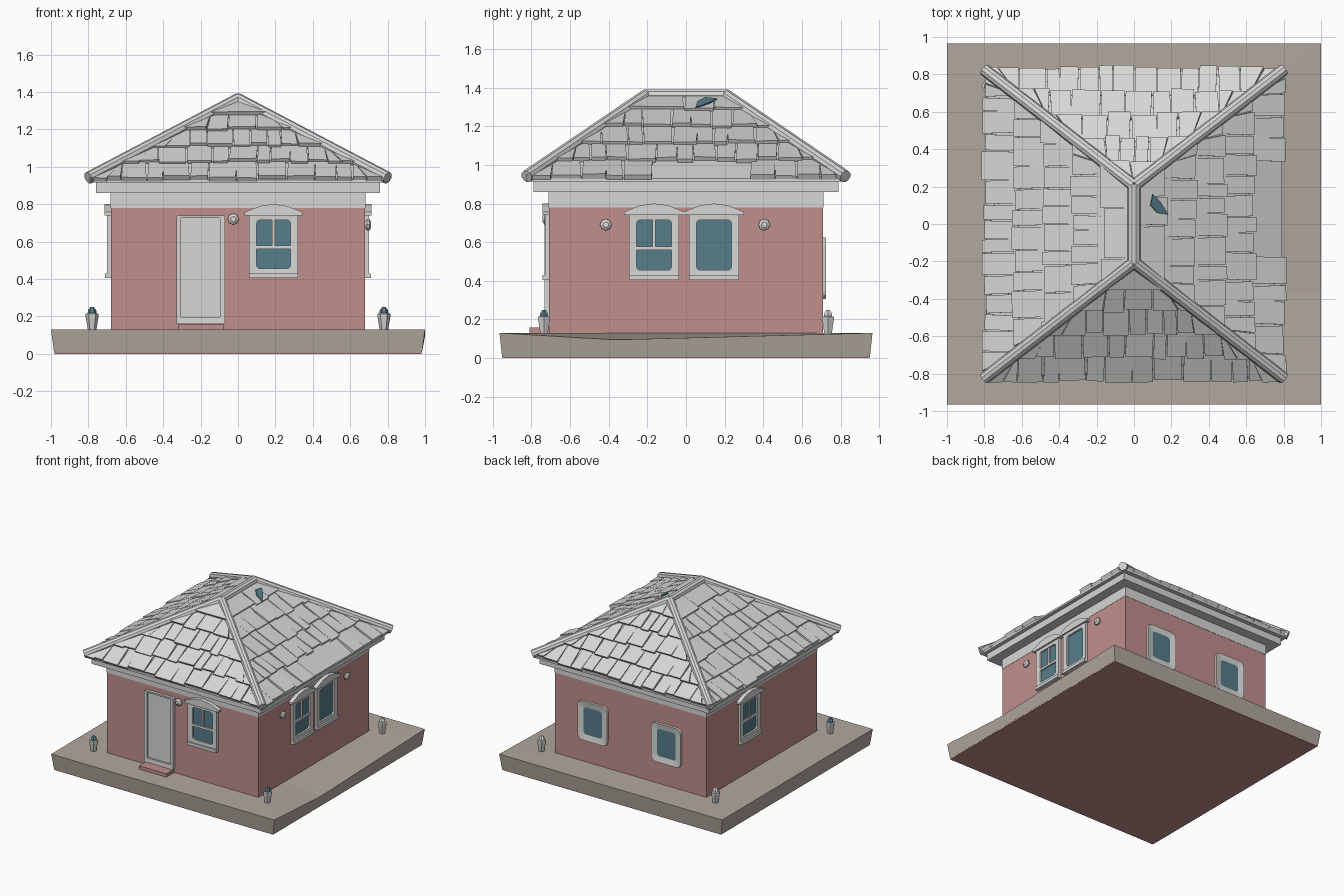
import bpy, bmesh, math, random
from mathutils import Matrix, Vector

if "Cube" in bpy.data.objects:
    bpy.data.objects.remove(bpy.data.objects["Cube"])

random.seed(4)


def material(name, rgb):
    m = bpy.data.materials.new(name)
    m.diffuse_color = (*rgb, 1)
    m.use_nodes = True
    m.node_tree.nodes["Principled BSDF"].inputs["Base Color"].default_value = m.diffuse_color
    return m


WHITE = material("pale grey", (0.68, 0.68, 0.67))
PINK = material("dusty pink", (0.53, 0.275, 0.265))
STONE = material("warm stone", (0.44, 0.395, 0.345))
TEAL = material("teal glass", (0.092, 0.205, 0.255))


def finish(name, bm, mat, matrix=Matrix()):
    bmesh.ops.recalc_face_normals(bm, faces=bm.faces)
    me = bpy.data.meshes.new(name)
    bm.to_mesh(me)
    bm.free()
    me.materials.append(mat)
    ob = bpy.data.objects.new(name, me)
    ob.matrix_world = matrix
    bpy.context.collection.objects.link(ob)
    return ob


def box(name, mat, x0, x1, y0, y1, z0, z1, matrix=Matrix()):
    bm = bmesh.new()
    bmesh.ops.create_cube(bm, size=1)
    for v in bm.verts:
        v.co = ((x0 + x1) / 2 + v.co.x * (x1 - x0), (y0 + y1) / 2 + v.co.y * (y1 - y0),
                (z0 + z1) / 2 + v.co.z * (z1 - z0))
    return finish(name, bm, mat, matrix)


def loft(name, mat, loops, matrix=Matrix(), cap_start=False, cap_end=False):
    """Skin between closed loops of equal point count."""
    bm = bmesh.new()
    rings = [[bm.verts.new(p) for p in loop] for loop in loops]
    n = len(rings[0])
    for a, b in zip(rings, rings[1:]):
        for i in range(n):
            j = (i + 1) % n
            bm.faces.new((a[i], a[j], b[j], b[i]))
    if cap_start:
        bm.faces.new(rings[0])
    if cap_end:
        bm.faces.new(rings[-1])
    return finish(name, bm, mat, matrix)


def rounded(cx, cz, w, h, r, out):
    """Rounded rectangle on a wall, 'out' being its distance from the wall."""
    pts = []
    for k, (sx, sz) in enumerate([(1, 1), (-1, 1), (-1, -1), (1, -1)]):
        for a in range(4):
            t = math.radians(90 * k + 30 * a)
            pts.append((cx + sx * (w / 2 - r) + r * math.cos(t), -out,
                        cz + sz * (h / 2 - r) + r * math.sin(t)))
    return pts


def lathe(name, mat, profile, sides, matrix):
    loops = [[(r * math.cos(2 * math.pi * i / sides), r * math.sin(2 * math.pi * i / sides), z)
              for i in range(sides)] for r, z in profile]
    return loft(name, mat, loops, matrix, True, True)


def tube(name, a, b, r, sides=10):
    a, b = Vector(a), Vector(b)
    d = b - a
    m = Matrix.Translation(a) @ d.to_track_quat('Z', 'Y').to_matrix().to_4x4()
    return lathe(name, WHITE, [(r, 0), (r, d.length)], sides, m)


def turn(deg, x=0, y=0):
    return Matrix.Translation((x, y, 0)) @ Matrix.Rotation(math.radians(deg), 4, 'Z')


# Walls are local planes at y = 0 facing -y
FRONT, RIGHT = turn(0, 0, -0.71), turn(90, 0.68, 0)
BACK, LEFT = turn(180, 0, 0.71), turn(270, -0.68, 0)

# Stone base with a dip on its right edge, over a pink foundation
box("foundation", PINK, -0.98, 0.98, -0.95, 0.95, 0, 0.008)
low = [(-0.983, -0.952, 0.006), (0.983, -0.952, 0.006), (0.983, -0.37, 0.006),
       (0.983, 0.952, 0.006), (-0.983, 0.952, 0.006)]
rim = [(-1, -0.965, 0.13), (1, -0.965, 0.13), (1, -0.37, 0.095), (1, 0.965, 0.13), (-1, 0.965, 0.13)]
inner = [(-0.67, -0.7, 0.13), (0.67, -0.7, 0.13), (0.67, -0.37, 0.13), (0.67, 0.7, 0.13), (-0.67, 0.7, 0.13)]
loft("stone_base", STONE, [low, rim, inner], cap_end=True)

# House body, frieze, cornice
box("walls", PINK, -0.68, 0.68, -0.71, 0.71, 0.12, 0.78)
box("frieze", WHITE, -0.682, 0.682, -0.712, 0.712, 0.78, 0.87)
box("cornice", WHITE, -0.76, 0.76, -0.79, 0.79, 0.86, 0.92)

# Roof core
EX, EY, RY, Z0, Z1 = 0.79, 0.825, 0.2, 0.93, 1.365
rect = [(-EX, -EY), (EX, -EY), (EX, EY), (-EX, EY)]
ridge = [(-0.01, -RY), (0.01, -RY), (0.01, RY), (-0.01, RY)]
loft("roof_core", WHITE, [[(x, y, 0.915) for x, y in rect], [(x, y, Z0) for x, y in rect],
                          [(x, y, Z1) for x, y in ridge]], cap_start=True, cap_end=True)


def slope_point(side, u, t, h):
    """Point on a roof slope: u along the eave, t up the slope, h above it."""
    W, R, D0, D1 = side
    run, rise = D0 - D1, Z1 - Z0
    ln = math.hypot(run, rise)
    w = max(W + (R - W) * t, 0.001)
    u = max(-w, min(w, u))
    return (u, -(D0 - run * t) - h * rise / ln, Z0 + rise * t + h * run / ln)


# Shingle courses on the four slopes
ROWS = 5


def shingles(name, side, matrix, bare=None):
    bm = bmesh.new()
    for row in range(ROWS):
        t1 = min((row + 1) / ROWS + 0.02, 1)
        base = row / ROWS
        w = side[0] + (side[1] - side[0]) * base
        u = -w
        while u < w - 0.01:
            step = random.uniform(0.07, 0.16) * (2 if row == ROWS - 1 else 1)
            end = min(u + step, w)
            if not (row == 0 and bare and bare[0] < (u + end) / 2 < bare[1]):
                t0 = max(base + random.uniform(-0.02, 0.012), -0.015)
                lift = random.uniform(0.02, 0.028)
                skew = random.uniform(-0.008, 0.008)
                corners = [(u, t0, lift), (end - 0.006, t0, lift + skew / 2),
                           (end - 0.006 + skew, t1, 0.006), (u + skew, t1, 0.006)]
                top = [bm.verts.new(slope_point(side, *c)) for c in corners]
                bot = [bm.verts.new(slope_point(side, c[0], c[1], -0.003)) for c in corners]
                bm.faces.new(top)
                for i in range(4):
                    j = (i + 1) % 4
                    bm.faces.new((top[i], bot[i], bot[j], top[j]))
            u = end
    return finish(name, bm, WHITE, matrix)


END, LONG = (EX, 0, EY, RY), (EY, RY, EX, 0)
shingles("front_shingles", END, turn(0))
shingles("right_shingles", LONG, turn(90), (-0.16, 0.37))
shingles("back_shingles", END, turn(180))
shingles("left_shingles", LONG, turn(270))

# Teal patch near the ridge on the right slope
patch = [(0.16, 0.89), (0.12, 0.84), (0.05, 0.785), (0.06, 0.86), (0.10, 0.905)]
loft("roof_patch", TEAL, [[slope_point(LONG, u, t, h) for u, t in patch] for h in (0.024, 0.031)],
     turn(90), True, True)

# Hip and ridge caps
for sx in (-1, 1):
    for sy in (-1, 1):
        tube("hip_cap", (sx * 0.80, sy * 0.825, 0.94), (0, sy * 0.205, 1.36), 0.033)
tube("ridge_cap", (0, -0.215, 1.358), (0, 0.215, 1.358), 0.035)


# Windows
def sash_window(cx, wall, single=False):
    w, z0, z1 = 0.26, 0.42, 0.745
    cz, h = (z0 + z1) / 2, z1 - z0
    gw, gh, gz = 0.18, 0.26, 0.585
    loft("window_frame", WHITE, [rounded(cx, cz, w, h, 0.005, 0), rounded(cx, cz, w, h, 0.005, 0.02),
                                 rounded(cx, gz, gw, gh, 0.018, 0.018), rounded(cx, gz, gw, gh, 0.018, 0.003)], wall)
    loft("window_glass", TEAL, [rounded(cx, gz, gw + 0.01, gh + 0.01, 0.01, 0.004)], wall, cap_end=True)
    if not single:
        box("meeting_rail", WHITE, cx - gw / 2, cx + gw / 2, -0.016, 0, 0.56, 0.578, wall)
        box("sash_mullion", WHITE, cx - 0.008, cx + 0.008, -0.014, 0, 0.57, 0.72, wall)
    box("window_sill", WHITE, cx - 0.13, cx + 0.13, -0.032, 0, 0.405, 0.43, wall)
    hood = [(-0.155, 0.74), (0.155, 0.74), (0.155, 0.757), (0.075, 0.79), (0, 0.8), (-0.075, 0.79), (-0.155, 0.757)]
    loft("window_hood", WHITE, [[(cx + x, y, z) for x, z in hood] for y in (0, -0.033)], wall, cap_end=True)


sash_window(0.19, FRONT)
sash_window(-0.165, RIGHT)
sash_window(0.145, RIGHT, True)
sash_window(-0.17, LEFT)

# Plain rounded back windows
for cx in (-0.335, 0.325):
    loft("back_window_frame", WHITE, [rounded(cx, 0.465, 0.27, 0.32, 0.04, 0), rounded(cx, 0.465, 0.265, 0.315, 0.04, 0.014),
                                      rounded(cx, 0.465, 0.16, 0.215, 0.022, 0.005)], BACK)
    loft("back_window_glass", TEAL, [rounded(cx, 0.465, 0.165, 0.22, 0.022, 0.006)], BACK, cap_end=True)

# Door and step
loft("door_frame", WHITE, [rounded(-0.2, 0.45, 0.26, 0.58, 0.008, 0), rounded(-0.2, 0.45, 0.26, 0.58, 0.008, 0.022),
                           rounded(-0.2, 0.46, 0.21, 0.53, 0.005, 0.02), rounded(-0.2, 0.46, 0.21, 0.53, 0.005, 0.003)], FRONT)
box("door_panel", WHITE, -0.305, -0.095, -0.005, 0, 0.19, 0.73, FRONT)
box("door_step", PINK, -0.32, -0.075, -0.10, 0, 0.125, 0.158, FRONT)

# Wall lamps
for u, z, wall in ((-0.025, 0.72, FRONT), (-0.415, 0.69, RIGHT), (0.405, 0.69, RIGHT)):
    m = wall @ Matrix.Translation((u, 0, z)) @ Matrix.Rotation(math.pi / 2, 4, 'X')
    lathe("wall_lamp", WHITE, [(0.018, 0), (0.03, 0.01), (0.03, 0.022), (0.015, 0.032)], 8, m)

# Garden lanterns at the four corners, teal caps in front
for sx in (-1, 1):
    for sy in (-1, 1):
        m = Matrix.Translation((sx * 0.78, sy * 0.735, 0.125))
        lathe("lantern_body", WHITE, [(0.022, 0), (0.035, 0.075), (0.035, 0.088), (0.024, 0.092)], 6, m)
        lathe("lantern_cap", TEAL if sy < 0 else WHITE, [(0.024, 0.09), (0.022, 0.108), (0.01, 0.124)], 6, m)
